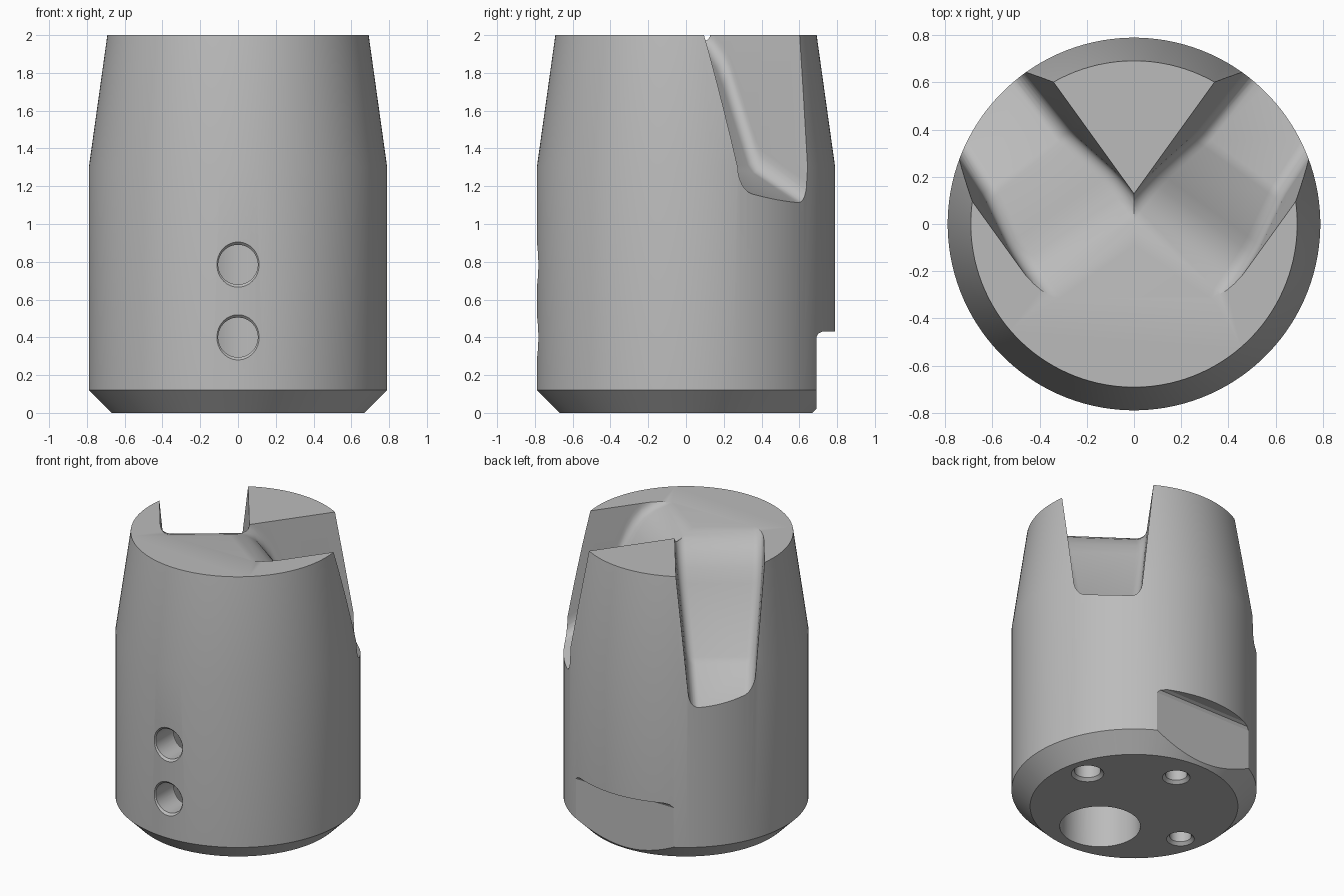
import bpy
import bmesh
from math import cos, sin, pi, radians
from mathutils import Vector

if "Cube" in bpy.data.objects:
    bpy.data.objects.remove(bpy.data.objects["Cube"], do_unlink=True)

steel = bpy.data.materials.new("grey_steel")
steel.use_nodes = True
GREY = (0.5, 0.5, 0.5, 1)
steel.diffuse_color = GREY
steel.node_tree.nodes["Principled BSDF"].inputs["Base Color"].default_value = GREY


def loft(name, rings):
    """Closed solid made by joining a list of rings and capping both ends."""
    bm = bmesh.new()
    rows = [[bm.verts.new(p) for p in ring] for ring in rings]
    for a, b in zip(rows, rows[1:]):
        for i in range(len(a)):
            j = (i + 1) % len(a)
            bm.faces.new((a[i], a[j], b[j], b[i]))
    bm.faces.new(rows[0])
    bm.faces.new(rows[-1])
    bmesh.ops.recalc_face_normals(bm, faces=bm.faces)
    mesh = bpy.data.meshes.new(name)
    bm.to_mesh(mesh)
    bm.free()
    obj = bpy.data.objects.new(name, mesh)
    bpy.context.collection.objects.link(obj)
    mesh.materials.append(steel)
    return obj


def turned(name, profile, segments, origin=(0, 0, 0), along_y=False):
    """Round solid from (radius, distance) pairs along z or y."""
    rings = []
    for r, d in profile:
        ring = []
        for i in range(segments):
            a = 2 * pi * (i + 0.5) / segments
            u, v = r * cos(a), r * sin(a)
            ring.append(Vector(origin) + Vector((u, d, v) if along_y else (u, v, d)))
        rings.append(ring)
    return loft(name, rings)


body = turned("cutter_head", [(0.67, 0), (0.79, 0.12), (0.79, 1.3), (0.692, 2)], 128)
cutters = []

# Chip slots: tapered walls with filleted corners above a falling floor
ALONG, ACROSS = Vector((0.585, 0.811, 0)), Vector((0.811, -0.585, 0))
# distance outwards, floor height, fillet height
FLOOR = [(-0.12, 2.01, 0.06), (-0.02, 1.99, 0.06), (0.06, 1.96, 0.07),
         (0.13, 1.91, 0.09), (0.19, 1.83, 0.12), (0.24, 1.74, 0.14),
         (0.44, 1.31, 0.14), (0.48, 1.27, 0.12), (0.95, 1.03, 0.11)]


def wall(z, outer):
    return 0.5 - 0.085 * (2 - z) if outer else -0.075 + 0.1 * (2 - z)


def slot_ring(s, floor, h, side):
    section = [(wall(2.3, False), 2.3)]
    steps = [radians(15 * k) for k in range(7)]
    for outer in (False, True):
        sign = -1 if outer else 1
        top = wall(floor + h, outer)
        arc = [(top + sign * 0.07 * (1 - cos(a)), floor + h * (1 - sin(a))) for a in steps]
        section += reversed(arc) if outer else arc
    section.append((wall(2.3, True), 2.3))
    ring = []
    for w, z in section:
        p = ALONG * s + ACROSS * w
        ring.append(Vector((side * p.x, p.y, z)))
    return ring


for side, label in ((1, "left"), (-1, "right")):
    cutters.append(loft(label + "_slot_cutter", [slot_ring(*st, side) for st in FLOOR]))

# Locating flat at the back, with a rounded inner corner
flat = [(0.69, -0.1), (0.69, 0.4), (0.70, 0.42), (0.72, 0.43), (1.0, 0.43), (1.0, -0.1)]
cutters.append(loft("back_flat_cutter", [[(x, y, z) for y, z in flat] for x in (-0.8, 0.8)]))

# Mounting bore and the pin holes in the base
cutters.append(turned("bore_cutter", [(0.26, -0.1), (0.26, 1.2)], 64, (0, -0.34, 0)))
for x, y, r in ((0.5, 0.13, 0.085), (0.03, 0.46, 0.07), (-0.5, -0.13, 0.07)):
    profile = [(r + 0.04, -0.02), (r, 0.02), (r, 0.45)]
    cutters.append(turned("pin_hole_cutter", profile, 32, (x, y, 0)))

# Clamping screw holes from the front into the bore
for z in (0.4, 0.785):
    profile = [(0.14, -0.81), (0.105, -0.775), (0.105, -0.4)]
    cutters.append(turned("screw_hole_cutter", profile, 40, (0, 0, z), True))

# Cut everything out of the body
bpy.context.view_layer.objects.active = body
for cutter in cutters:
    cutter.hide_render = True
    mod = body.modifiers.new(cutter.name, "BOOLEAN")
    mod.operation = "DIFFERENCE"
    mod.solver = "EXACT"
    mod.object = cutter
    bpy.ops.object.modifier_apply(modifier=mod.name)
for cutter in cutters:
    bpy.data.objects.remove(cutter, do_unlink=True)

bpy.ops.object.select_all(action="DESELECT")
body.select_set(True)
bpy.ops.object.shade_smooth_by_angle(angle=radians(25))
